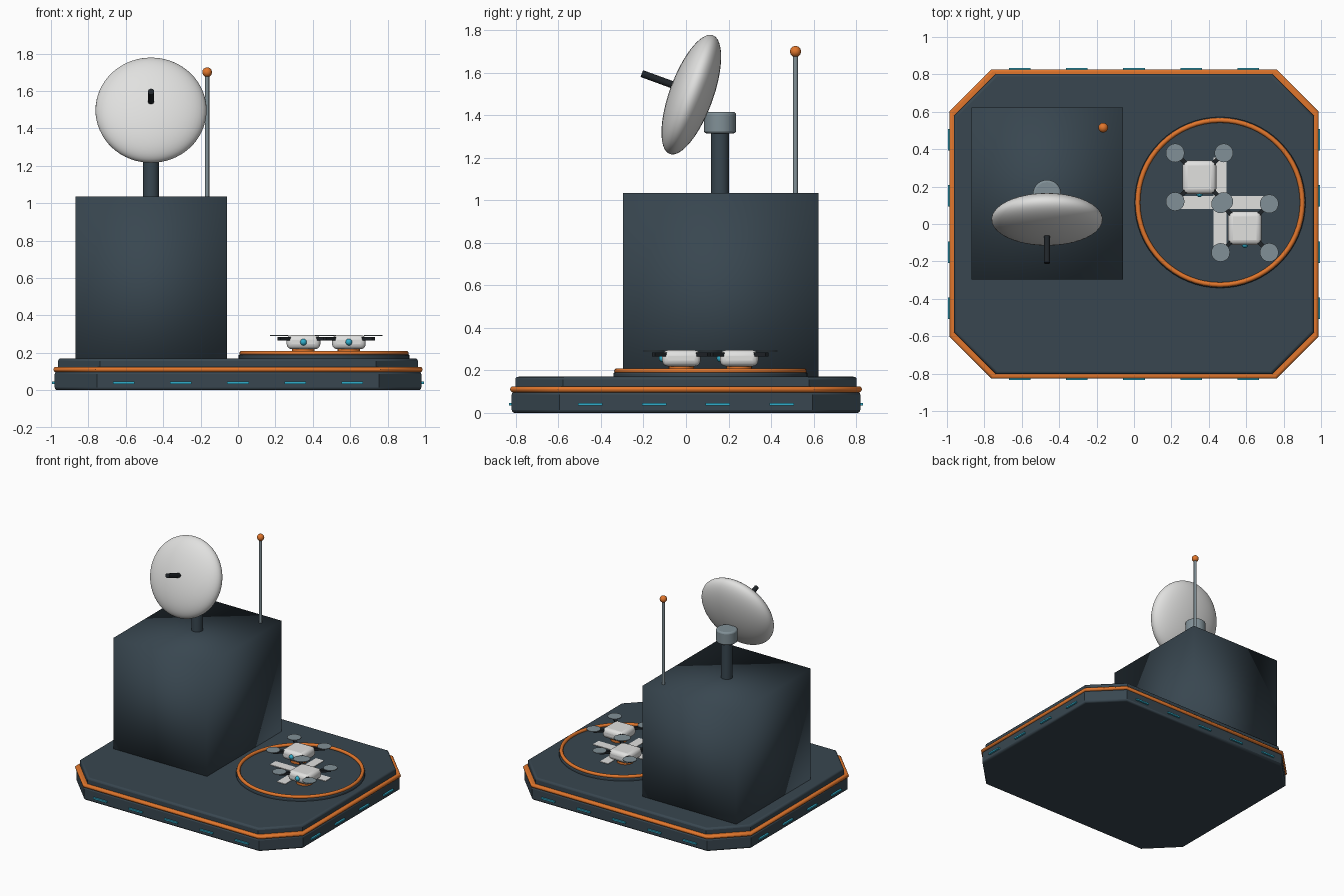
import bpy, bmesh, math
from mathutils import Vector

if "Cube" in bpy.data.objects:
    bpy.data.objects.remove(bpy.data.objects["Cube"])


def material(name, rgb):
    m = bpy.data.materials.new(name)
    m.diffuse_color = (*rgb, 1)
    m.use_nodes = True
    m.node_tree.nodes["Principled BSDF"].inputs["Base Color"].default_value = m.diffuse_color
    return m


SLATE = material("dark slate", (0.04, 0.062, 0.08))
BLACK = material("near black", (0.014, 0.018, 0.022))
WHITE = material("off white", (0.75, 0.75, 0.74))
GREY = material("steel grey", (0.22, 0.28, 0.31))
ORANGE = material("orange", (0.75, 0.18, 0.025))
CYAN = material("cyan", (0.03, 0.42, 0.6))


def finish(name, bm, mat, bevel=0, smooth=True, segments=3):
    bmesh.ops.recalc_face_normals(bm, faces=bm.faces)
    me = bpy.data.meshes.new(name)
    bm.to_mesh(me)
    bm.free()
    me.materials.append(mat)
    ob = bpy.data.objects.new(name, me)
    bpy.context.collection.objects.link(ob)
    if bevel:
        mod = ob.modifiers.new("bevel", 'BEVEL')
        mod.width, mod.segments = bevel, segments
        mod.limit_method, mod.angle_limit = 'ANGLE', math.radians(50)
    if smooth:
        bpy.ops.object.select_all(action='DESELECT')
        ob.select_set(True)
        bpy.context.view_layer.objects.active = ob
        bpy.ops.object.shade_smooth_by_angle(angle=math.radians(40))
    return ob


def box(name, centre, size, mat, bevel=0, turn=0, smooth=True):
    bm = bmesh.new()
    bmesh.ops.create_cube(bm, size=1)
    bmesh.ops.scale(bm, vec=size, verts=bm.verts)
    ob = finish(name, bm, mat, bevel, smooth)
    ob.location = centre
    ob.rotation_euler.z = turn
    return ob


def rod(name, a, b, r, mat, sides=24, bevel=0):
    a, b = Vector(a), Vector(b)
    bm = bmesh.new()
    bmesh.ops.create_cone(bm, cap_ends=True, segments=sides, radius1=r, radius2=r,
                          depth=(b - a).length)
    ob = finish(name, bm, mat, bevel)
    ob.location = (a + b) / 2
    ob.rotation_euler = (b - a).to_track_quat('Z', 'Y').to_euler()
    return ob


def ball(name, centre, radii, mat, tilt=0, u=32, v=20):
    bm = bmesh.new()
    bmesh.ops.create_uvsphere(bm, u_segments=u, v_segments=v, radius=1)
    bmesh.ops.scale(bm, vec=radii, verts=bm.verts)
    for f in bm.faces:
        f.smooth = True
    ob = finish(name, bm, mat, smooth=False)
    ob.location = centre
    ob.rotation_euler.x = tilt
    return ob


def slab(name, hx, hy, z0, z1, mat, bevel, cut=0.225):
    # rectangle with clipped corners, extruded upwards
    bm = bmesh.new()
    pts = [(hx, hy - cut), (hx - cut, hy), (cut - hx, hy), (-hx, hy - cut),
           (-hx, cut - hy), (cut - hx, -hy), (hx - cut, -hy), (hx, cut - hy)]
    face = bm.faces.new([bm.verts.new((x, y, z0)) for x, y in pts])
    top = bmesh.ops.extrude_face_region(bm, geom=[face])
    bmesh.ops.translate(bm, vec=(0, 0, z1 - z0),
                        verts=[g for g in top['geom'] if isinstance(g, bmesh.types.BMVert)])
    return finish(name, bm, mat, bevel)


# Platform
slab("base", 0.98, 0.82, 0, 0.1, SLATE, 0.014)
slab("trim_band", 0.986, 0.827, 0.097, 0.125, ORANGE, 0.012)
slab("deck", 0.962, 0.803, 0.11, 0.17, SLATE, 0.014)

# Light strips around the base
for s in (-1, 1):
    for i in range(-2, 3):
        box("edge_light", (i * 0.306, s * 0.824, 0.04), (0.115, 0.018, 0.012), CYAN)
    for i in range(4):
        box("side_light", (s * 0.985, -0.45 + i * 0.3, 0.04), (0.018, 0.115, 0.012), CYAN)

# Building: a plain block with softly blended shading
block = box("building", (-0.465, 0.163, 0.52), (0.81, 0.92, 1.03), SLATE, smooth=False)
for p in block.data.polygons:
    p.use_smooth = True

# Dish on its mast
X = -0.465
TILT = math.radians(20)
rod("dish_mast", (X, 0.16, 1.02), (X, 0.16, 1.35), 0.042, SLATE)
rod("mast_cap", (X, 0.16, 1.315), (X, 0.16, 1.415), 0.076, GREY, bevel=0.012)
dish = Vector((X, 0.025, 1.497))
ball("dish", dish, (0.297, 0.103, 0.297), WHITE, -TILT, 48, 32)
axis = Vector((0, -math.cos(TILT), math.sin(TILT)))
tip = Vector((X, -0.208, 1.596))
rod("dish_feed", tip - axis * 0.18, tip, 0.017, BLACK, 16)

# Antenna
rod("antenna", (-0.165, 0.515, 1.02), (-0.165, 0.515, 1.69), 0.0115, GREY, 12)
ball("antenna_tip", (-0.165, 0.515, 1.70), (0.026,) * 3, ORANGE, 0, 20, 12)

# Landing pad with ring and cross marking
PX, PY = 0.46, 0.115
rod("landing_pad", (PX, PY, 0.16), (PX, PY, 0.19), 0.457, SLATE, 64, 0.006)
bm = bmesh.new()
N, M = 64, 10
rows = [[bm.verts.new(((0.44 + 0.013 * math.cos(b)) * math.cos(a),
                       (0.44 + 0.013 * math.cos(b)) * math.sin(a), 0.013 * math.sin(b)))
         for b in (math.tau * j / M for j in range(M))]
        for a in (math.tau * i / N for i in range(N))]
for i in range(N):
    for j in range(M):
        k, l = (i + 1) % N, (j + 1) % M
        bm.faces.new((rows[i][j], rows[k][j], rows[k][l], rows[i][l]))
ring = finish("pad_ring", bm, ORANGE)
ring.location = (PX, PY, 0.197)
box("pad_mark_long", (PX, PY, 0.191), (0.07, 0.48, 0.006), WHITE)
for s in (-1, 1):
    box("pad_mark_side", (PX + s * 0.1375, PY, 0.191), (0.205, 0.07, 0.006), WHITE)


# Drones
def drone(x, y):
    box("drone_body", (x, y, 0.257), (0.18, 0.18, 0.076), WHITE, 0.027)
    rod("drone_foot", (x, y, 0.193), (x, y, 0.225), 0.06, ORANGE, 20)
    ball("drone_eye", (x, y - 0.088, 0.257), (0.018,) * 3, CYAN, 0, 16, 10)
    for sx in (-1, 1):
        for sy in (-1, 1):
            cx, cy = x + sx * 0.13, y + sy * 0.13
            box("drone_arm", (x + sx * 0.092, y + sy * 0.092, 0.275), (0.11, 0.022, 0.02),
                BLACK, turn=sx * sy * math.pi / 4)
            rod("rotor", (cx, cy, 0.289), (cx, cy, 0.294), 0.05, GREY, 20)


drone(0.35, 0.25)
drone(0.593, -0.022)
